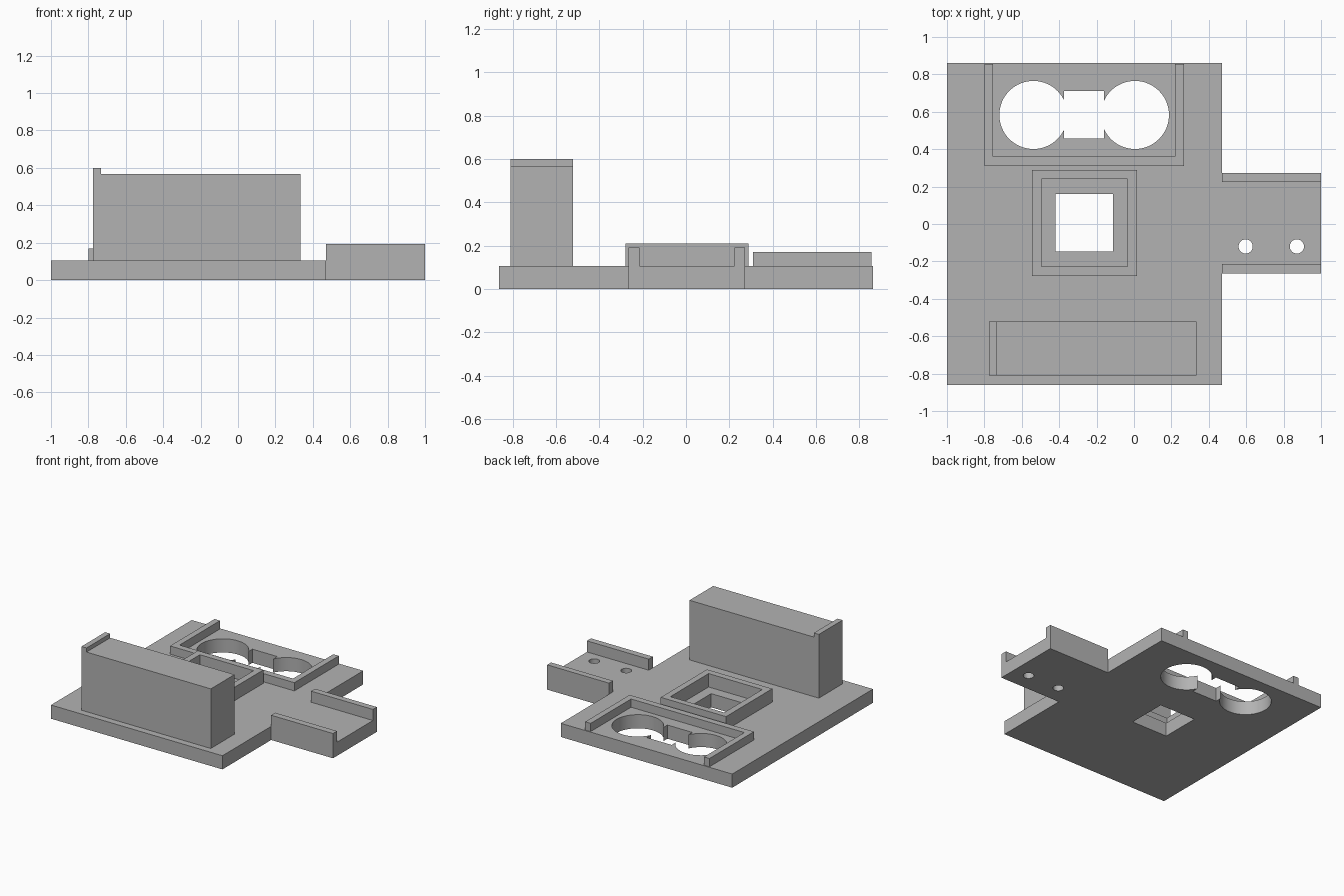
import bpy, bmesh

if "Cube" in bpy.data.objects:
    bpy.data.objects.remove(bpy.data.objects["Cube"], do_unlink=True)

# Single grey material
GREY = (0.45, 0.45, 0.45, 1)
mat = bpy.data.materials.new("plain grey")
mat.use_nodes = True
mat.diffuse_color = GREY
mat.node_tree.nodes["Principled BSDF"].inputs["Base Color"].default_value = GREY

BASE = 0.106  # top of the base plate


def prism(name, outline, z0, z1, axis="z"):
    """Extrude an outline up z, or an x-z outline along y."""
    bm = bmesh.new()
    if axis == "z":
        pts, step = [(a, b, z0) for a, b in outline], (0, 0, z1 - z0)
    else:
        pts, step = [(a, z0, b) for a, b in outline], (0, z1 - z0, 0)
    face = bm.faces.new([bm.verts.new(p) for p in pts])
    res = bmesh.ops.extrude_face_region(bm, geom=[face])
    moved = [g for g in res["geom"] if isinstance(g, bmesh.types.BMVert)]
    bmesh.ops.translate(bm, verts=moved, vec=step)
    bmesh.ops.recalc_face_normals(bm, faces=bm.faces)
    mesh = bpy.data.meshes.new(name)
    bm.to_mesh(mesh)
    bm.free()
    mesh.materials.append(mat)
    obj = bpy.data.objects.new(name, mesh)
    bpy.context.collection.objects.link(obj)
    return obj


def rect(x0, x1, y0, y1):
    return [(x0, y0), (x1, y0), (x1, y1), (x0, y1)]


def cut(target, cutter):
    """Subtract the cutter, then discard it."""
    cutter.hide_render = True
    mod = target.modifiers.new("cut", "BOOLEAN")
    mod.operation, mod.solver, mod.object = "DIFFERENCE", "EXACT", cutter
    bpy.context.view_layer.objects.active = target
    bpy.ops.object.modifier_apply(modifier=mod.name)
    bpy.data.objects.remove(cutter, do_unlink=True)


def round_cutter(x, y, r, sides):
    bpy.ops.mesh.primitive_cylinder_add(vertices=sides, radius=r, depth=1, location=(x, y, 0))
    return bpy.context.object


def smooth(obj):
    bpy.ops.object.select_all(action="DESELECT")
    obj.select_set(True)
    bpy.context.view_layer.objects.active = obj
    bpy.ops.object.shade_smooth_by_angle()


# Base plate with side tab
base = prism("base_plate", [(-1, -0.862), (0.47, -0.862), (0.47, -0.265), (1, -0.265),
                            (1, 0.272), (0.47, 0.272), (0.47, 0.862), (-1, 0.862)], 0, BASE)

# Twin round openings joined by a square slot
for x in (-0.538, 0.005):
    cut(base, round_cutter(x, 0.583, 0.182, 64))
cut(base, prism("slot_cutter", rect(-0.374, -0.16, 0.456, 0.71), -0.5, 0.5))

# Square window and the tab's screw holes
cut(base, prism("window_cutter", rect(-0.421, -0.112, -0.148, 0.16), -0.5, 0.5))
for x in (0.597, 0.871):
    cut(base, round_cutter(x, -0.12, 0.038, 32))
smooth(base)

# Square collar around the window
collar = prism("window_collar", rect(-0.545, 0.015, -0.278, 0.288), BASE, 0.21)
cut(collar, prism("collar_cutter", rect(-0.495, -0.034, -0.228, 0.24), -0.5, 0.5))

# Three-sided rail open to the back
prism("back_rail", [(-0.8, 0.31), (0.266, 0.31), (0.266, 0.855), (0.219, 0.855),
                    (0.219, 0.36), (-0.753, 0.36), (-0.753, 0.855), (-0.8, 0.855)], BASE, 0.17)

# Rails along both edges of the tab
for name, y0, y1 in (("tab_rail_front", -0.265, -0.215), ("tab_rail_back", 0.224, 0.272)):
    prism(name, rect(0.47, 1, y0, y1), BASE, 0.192)

# Tall block with a raised lip at its right end
prism("tall_block", [(-0.775, BASE), (0.334, BASE), (0.334, 0.568), (-0.732, 0.568),
                     (-0.732, 0.6), (-0.775, 0.6)], -0.81, -0.52, axis="y")
